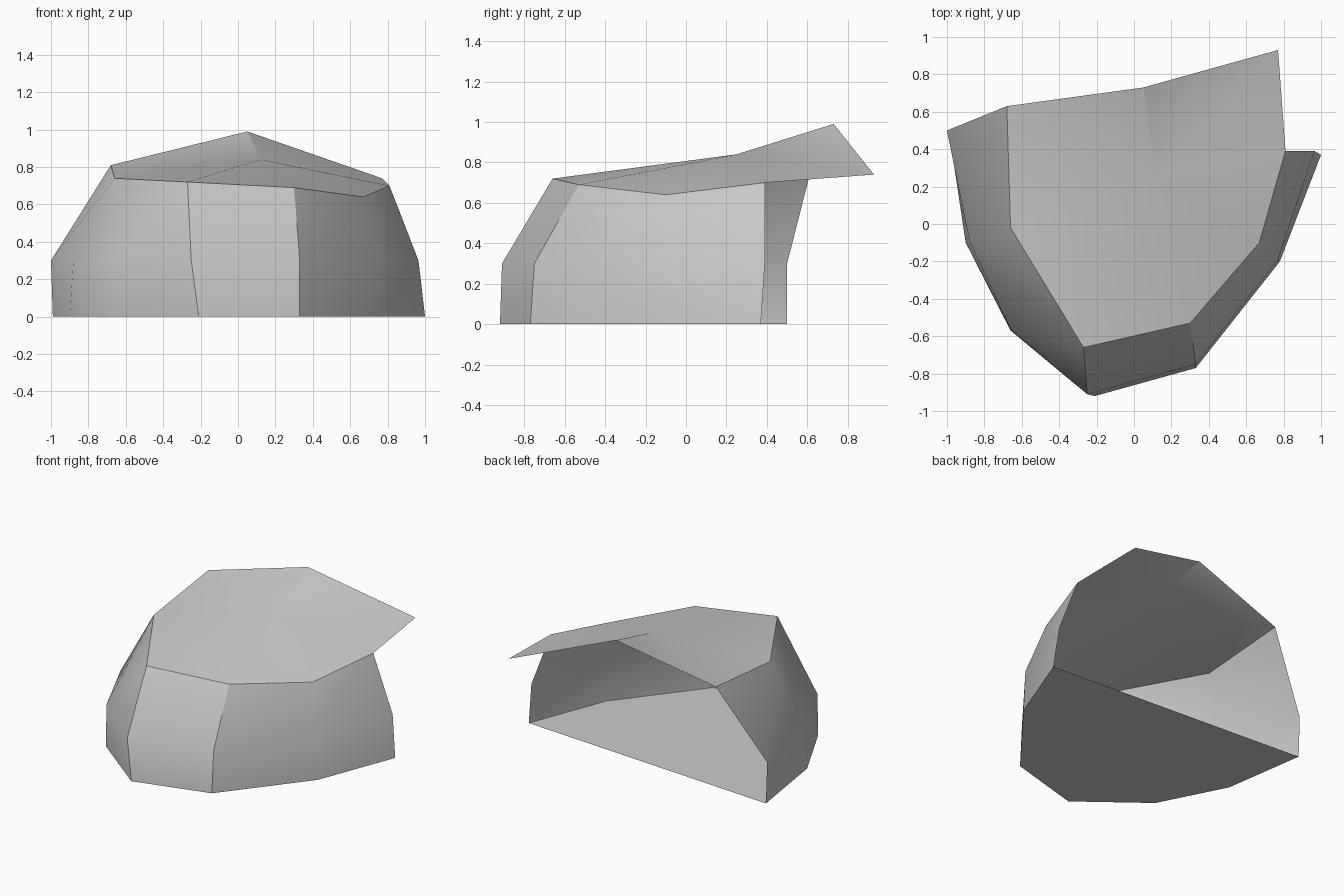
import bpy, bmesh

cube = bpy.data.objects.get("Cube")
if cube:
    bpy.data.objects.remove(cube)

# One plain grey for the whole shelter
grey = bpy.data.materials.new("plain_grey")
grey.use_nodes = True
color = (0.6, 0.6, 0.6, 1)
grey.diffuse_color = color
grey.node_tree.nodes["Principled BSDF"].inputs["Base Color"].default_value = color

# Wall rings, running from the left rear edge around the front to the right rear edge
columns = ["left_rear", "left_side", "front_left", "front_right",
           "right_corner", "right_side", "right_rear"]
base = dict(zip(columns, [(1, .37, 0), (.78, -.2, 0), (.33, -.77, 0), (-.21, -.92, 0),
                          (-.66, -.57, 0), (-.9, -.1, 0), (-.99, .5, 0)]))
waist = dict(zip(columns, [(.965, .39, .3), (.77, -.19, .3), (.33, -.75, .3), (-.25, -.91, .3),
                           (-.66, -.56, .3), (-.88, -.09, .3), (-1, .5, .3)]))
eave = dict(zip(columns, [(.81, .39, .7), (.67, -.1, .64), (.3, -.53, .69), (-.27, -.66, .72),
                          None, (-.66, -.02, .74), (-.68, .63, .81)]))


def build(name, faces):
    """Make a smooth-by-angle mesh from polygons given as point lists."""
    bm = bmesh.new()
    for points in faces:
        bm.faces.new([bm.verts.new(p) for p in points])
    bmesh.ops.remove_doubles(bm, verts=bm.verts, dist=0.0001)
    mesh = bpy.data.meshes.new(name)
    bm.to_mesh(mesh)
    bm.free()
    mesh.materials.append(grey)
    obj = bpy.data.objects.new(name, mesh)
    bpy.context.collection.objects.link(obj)
    bpy.ops.object.select_all(action='DESELECT')
    obj.select_set(True)
    bpy.context.view_layer.objects.active = obj
    bpy.ops.object.shade_smooth_by_angle(angle=0.52)
    return obj


# Wall: a low band, then sloped panels up to the eave
wall = []
for a, b in zip(columns, columns[1:]):
    wall.append([base[b], base[a], waist[a], waist[b]])
    upper = [waist[b], waist[a], eave[a], eave[b]]
    wall.append([p for p in upper if p])
# The right corner has no eave point, so a triangle closes it
wall.append([waist["right_corner"], eave["front_right"], eave["right_side"]])
build("curved_wall", wall)

# Roof: a fan around one inner point, with a raised overhang at the open rear
rim = [eave[c] for c in reversed(columns) if eave[c]] + [(.77, .93, .74), (.05, .73, .99)]
centre = (.12, .25, .84)
build("roof", [[p, q, centre] for p, q in zip(rim, rim[1:] + rim[:1])])

# Floor
build("floor", [[base[c] for c in columns]])
